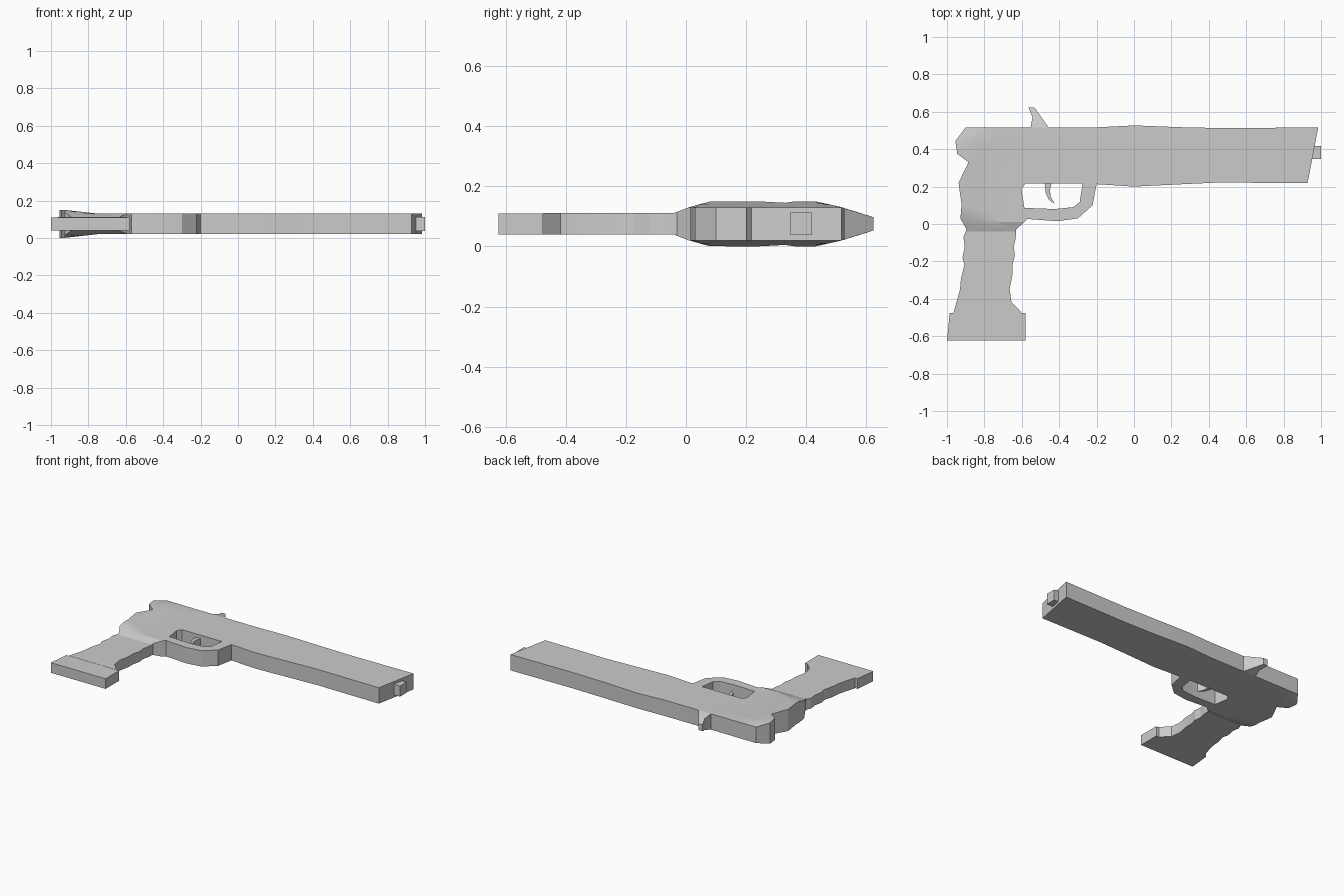
import bpy, bmesh, math

if "Cube" in bpy.data.objects:
    bpy.data.objects.remove(bpy.data.objects["Cube"])

MID = 0.075  # height of the plane of symmetry


def ramp(t, pts):
    """Piecewise linear lookup."""
    if t <= pts[0][0]:
        return pts[0][1]
    for (a, u), (b, v) in zip(pts, pts[1:]):
        if t <= b:
            return u + (v - u) * (t - a) / (b - a)
    return pts[-1][1]


def body_half(x, y):
    """Half thickness: thin grip, wide rear, parallel slide, tapered sight."""
    along = ramp(y, [(-0.04, 0.036), (0.01, 0.055), (0.08, 0.075),
                     (0.43, 0.075), (0.52, 0.055), (0.63, 0.02)])
    cap = ramp(x, [(-0.93, 0.075), (-0.75, 0.055)])
    return min(along, cap)


def slab(name, loops, half, cuts_x=(), cuts_y=()):
    """Fill outline loops, cut where the thickness bends, then extrude."""
    bm = bmesh.new()
    for loop in loops:
        vs = [bm.verts.new((x, y, 0)) for x, y in loop]
        for a, b in zip(vs, vs[1:] + vs[:1]):
            bm.edges.new((a, b))
    bmesh.ops.triangle_fill(bm, use_beauty=True, edges=bm.edges[:], normal=(0, 0, 1))
    for axis, cuts in ((0, cuts_x), (1, cuts_y)):
        for c in cuts:
            co, no = [0, 0, 0], [0, 0, 0]
            co[axis], no[axis] = c, 1
            bmesh.ops.bisect_plane(bm, geom=bm.verts[:] + bm.edges[:] + bm.faces[:],
                                   plane_co=co, plane_no=no, dist=1e-5)
    lower = bm.verts[:]
    ret = bmesh.ops.extrude_face_region(bm, geom=bm.faces[:], use_keep_orig=True)
    upper = [v for v in ret["geom"] if isinstance(v, bmesh.types.BMVert)]
    for verts, sign in ((lower, -1), (upper, 1)):
        for v in verts:
            v.co.z = MID + sign * half(v.co.x, v.co.y)
    bmesh.ops.recalc_face_normals(bm, faces=bm.faces[:])
    me = bpy.data.meshes.new(name)
    bm.to_mesh(me)
    bm.free()
    ob = bpy.data.objects.new(name, me)
    bpy.context.collection.objects.link(ob)
    bpy.context.view_layer.objects.active = ob
    ob.select_set(True)
    bpy.ops.object.shade_smooth_by_angle(angle=math.radians(20))
    ob.select_set(False)
    return ob


# Slide, frame, trigger guard and grip in one outline
outline = [
    (-0.90, 0.517), (-0.195, 0.517), (0, 0.527), (0.26, 0.517), (0.51, 0.512), (0.985, 0.517),
    (0.928, 0.218), (0.457, 0.222), (0.2, 0.21), (0, 0.2), (-0.2, 0.213),
    (-0.222, 0.10), (-0.30, 0.03), (-0.41, 0.015), (-0.57, 0.027),
    (-0.63, -0.03), (-0.633, -0.08), (-0.643, -0.12), (-0.637, -0.17), (-0.65, -0.22),
    (-0.65, -0.27), (-0.665, -0.35), (-0.655, -0.417), (-0.60, -0.475),
    (-0.965, -0.475), (-0.93, -0.35), (-0.925, -0.29), (-0.907, -0.22), (-0.917, -0.18),
    (-0.905, -0.12), (-0.912, -0.07), (-0.895, -0.03), (-0.928, 0.03), (-0.922, 0.107),
    (-0.938, 0.22), (-0.885, 0.33), (-0.945, 0.375), (-0.955, 0.444)]
guard_hole = [(-0.58, 0.217), (-0.275, 0.217), (-0.29, 0.118), (-0.324, 0.09),
              (-0.425, 0.08), (-0.586, 0.086), (-0.602, 0.187)]
slab("pistol_body", [outline, guard_hole], body_half,
     (-0.93, -0.84, -0.75), (-0.04, 0.01, 0.045, 0.08, 0.25, 0.43, 0.475))

# Magazine base plate
slab("base_plate", [[(-0.985, -0.475), (-0.58, -0.475), (-0.58, -0.623), (-1.0, -0.623)]],
     lambda x, y: 0.035)

# Tapered spur on top
slab("top_spur", [[(-0.553, 0.517), (-0.457, 0.517), (-0.532, 0.623), (-0.564, 0.623),
                   (-0.543, 0.57)]], body_half)

# Curved trigger
slab("trigger", [[(-0.478, 0.22), (-0.472, 0.165), (-0.455, 0.13), (-0.425, 0.11),
                  (-0.445, 0.145), (-0.45, 0.18), (-0.44, 0.22)]], lambda x, y: 0.03)

# Barrel tip
slab("barrel_tip", [[(0.94, 0.347), (1.0, 0.347), (1.0, 0.418), (0.94, 0.418)]],
     lambda x, y: 0.037)
